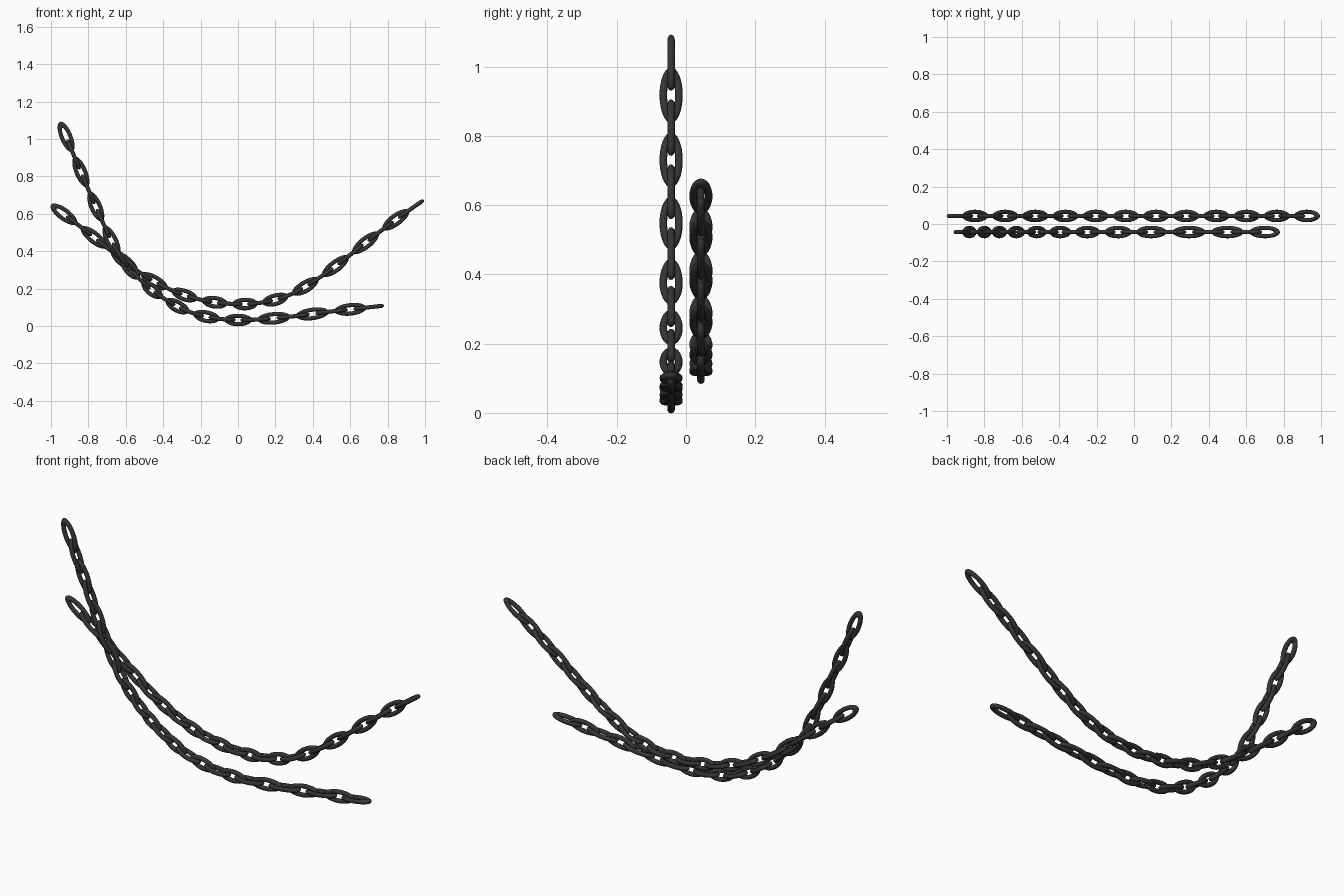
import bpy, math
from mathutils import Vector

if "Cube" in bpy.data.objects:
    bpy.data.objects.remove(bpy.data.objects["Cube"])

STEP = 0.1613
# Centre-line knots (x, z); one knot per two links
FRONT = [(-.958, 1.105), (-.88, .918), (-.80, .73), (-.72, .548), (-.63, .375),
         (-.52, .245), (-.395, .147), (-.25, .072), (-.085, .037), (.09, .034),
         (.295, .052), (.50, .078), (.70, .100), (.885, .122)]
BACK_Z = [.657, .537, .41, .288, .197, .142, .119, .124, .168, .262, .382, .508, .626, .735]
BACK = [(-.85 + STEP * (i - 1), z) for i, z in enumerate(BACK_Z)]

# Metal
steel = bpy.data.materials.new("dark_steel")
steel.diffuse_color = (.035, .035, .035, 1)
steel.use_nodes = True
steel.node_tree.nodes["Principled BSDF"].inputs["Base Color"].default_value = steel.diffuse_color


def curve_point(knots, u):
    """Catmull-Rom point and unit tangent; u = 0 is the second knot."""
    pts = [Vector(k) for k in knots]
    pts = [2 * pts[0] - pts[1]] + pts + [2 * pts[-1] - pts[-2]]
    t = u + 2
    i = max(1, min(len(pts) - 3, int(math.floor(t))))
    f = t - i
    a, b, c, d = pts[i - 1:i + 3]
    k1, k2, k3 = c - a, 2 * a - 5 * b + 4 * c - d, 3 * b - a - 3 * c + d
    return (b + .5 * (k1 * f + k2 * f * f + k3 * f ** 3),
            (.5 * k1 + k2 * f + 1.5 * k3 * f * f).normalized())


def chain(name, knots, y, links=24, seg=32, sides=12):
    """Oval links, alternately turned 90 degrees, bent along the curve."""
    verts, faces = [], []
    for n in range(links):
        base = len(verts)
        for i in range(seg):
            th = 2 * math.pi * i / seg
            for j in range(sides):
                ph = 2 * math.pi * j / sides
                along = (.34 + .088 * math.cos(ph)) * math.cos(th)
                wide = (.0225 + .011 * math.cos(ph)) * math.sin(th)
                thick = .011 * math.sin(ph)
                p, tan = curve_point(knots, -.5 + .5 * n + along)
                up, side = (wide, -thick) if n % 2 == 0 else (thick, wide)
                verts.append((p.x - tan.y * up, y + side, p.y + tan.x * up))
        for i in range(seg):
            i2 = (i + 1) % seg
            for j in range(sides):
                j2 = (j + 1) % sides
                faces.append([base + a * sides + b
                              for a, b in ((i, j), (i2, j), (i2, j2), (i, j2))])
    mesh = bpy.data.meshes.new(name)
    mesh.from_pydata(verts, [], faces)
    mesh.polygons.foreach_set("use_smooth", [True] * len(faces))
    mesh.materials.append(steel)
    obj = bpy.data.objects.new(name, mesh)
    bpy.context.collection.objects.link(obj)
    return obj


# The two hanging chains
chain("front_chain", FRONT, -.043)
chain("back_chain", BACK, .043)
